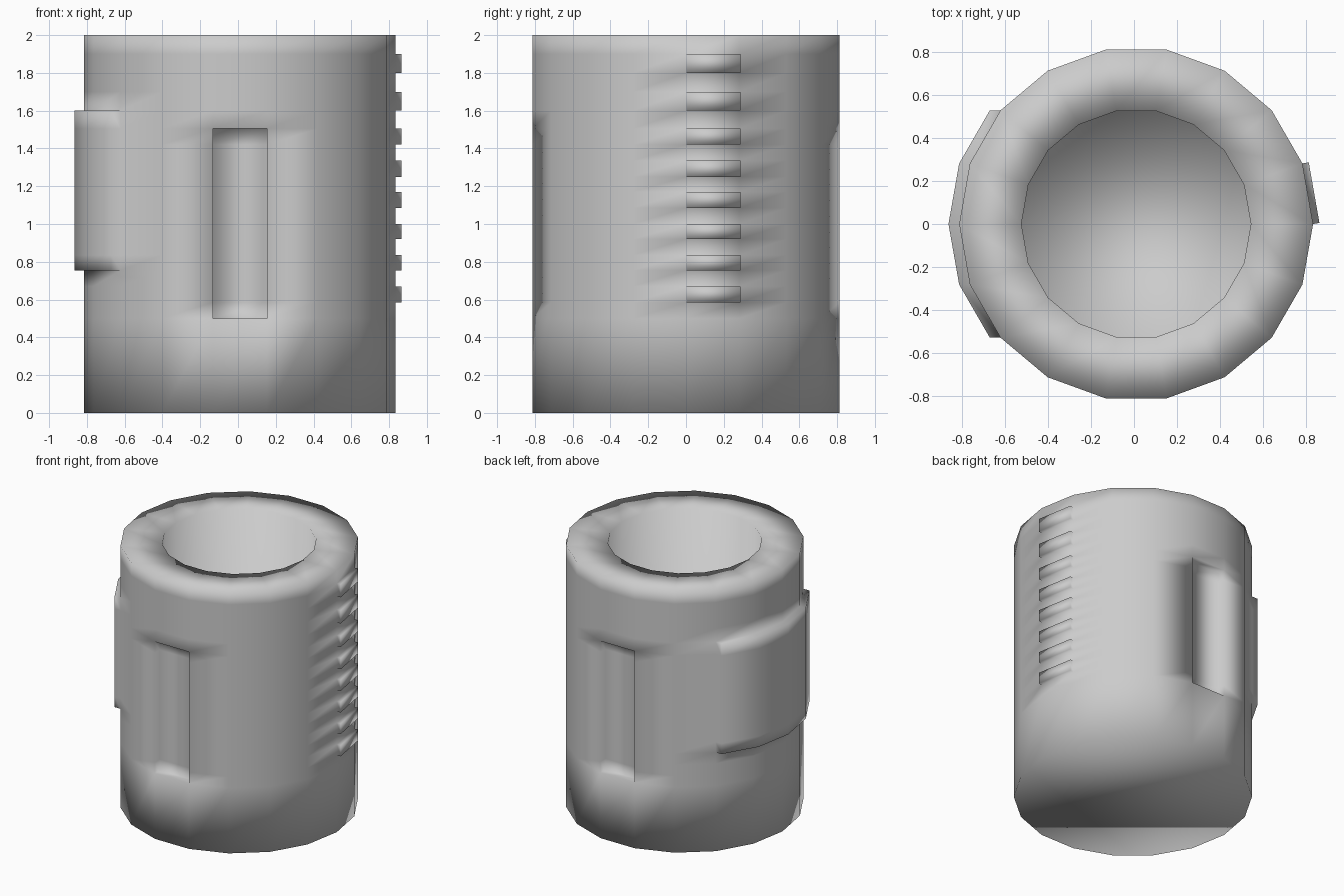
import bpy, bmesh, math
from mathutils import Vector

if "Cube" in bpy.data.objects:
    bpy.data.objects.remove(bpy.data.objects["Cube"])

N, R, R_BORE, CX = 18, 0.825, 0.535, 0.01
TEETH = [(1.80, 1.90), (1.60, 1.70), (1.42, 1.505), (1.25, 1.335),
         (1.085, 1.17), (0.92, 1.0), (0.755, 0.835), (0.585, 0.67)]
PAD, SLOT = (0.755, 1.60), (0.5, 1.505)
levels = sorted({0.0, 2.0, *PAD, *SLOT, *[z for t in TEETH for z in t]})

bm = bmesh.new()


def ring(r, z):
    return [bm.verts.new((CX + r * math.cos(math.tau * i / N),
                          r * math.sin(math.tau * i / N), z)) for i in range(N)]


def bridge(a, b):
    return [bm.faces.new((a[i], a[(i + 1) % N], b[(i + 1) % N], b[i])) for i in range(N)]


# outer wall, one row of facets per level
rings = [ring(R, z) for z in levels]
rows = [bridge(a, b) for a, b in zip(rings, rings[1:])]

# rim, bore, bore floor and base
bore_top, bore_floor = ring(R_BORE, 2.0), ring(R_BORE, 0.3)
bridge(rings[-1], bore_top)
bridge(bore_top, bore_floor)
bm.faces.new(bore_floor)
bm.faces.new(rings[0][::-1])


def push(facets, z_range, offset):
    """Extrude a patch of the wall between two heights."""
    patch = [row[f] for row, lo, hi in zip(rows, levels, levels[1:])
             if lo >= z_range[0] - 1e-5 and hi <= z_range[1] + 1e-5 for f in facets]
    new = bmesh.ops.extrude_face_region(bm, geom=patch)["geom"]
    bmesh.ops.translate(bm, vec=Vector(offset),
                        verts=[g for g in new if isinstance(g, bmesh.types.BMVert)])
    old = [f for f in patch if f.is_valid]
    if old:
        bmesh.ops.delete(bm, geom=old, context='FACES')


# teeth on the right, grip pad on the left, slots at back and front
a = math.radians(10)
for t in TEETH:
    push([0], t, (0.03 * math.cos(a), 0.03 * math.sin(a), 0))
push([7, 8, 9, 10], PAD, (-0.05, 0, 0))
push([4], SLOT, (0, -0.06, 0))
push([13], SLOT, (0, 0.06, 0))

bmesh.ops.recalc_face_normals(bm, faces=bm.faces[:])
for f in bm.faces:
    f.smooth = True
mesh = bpy.data.meshes.new("sleeve_body")
bm.to_mesh(mesh)
bm.free()
bpy.context.collection.objects.link(bpy.data.objects.new("sleeve_body", mesh))
